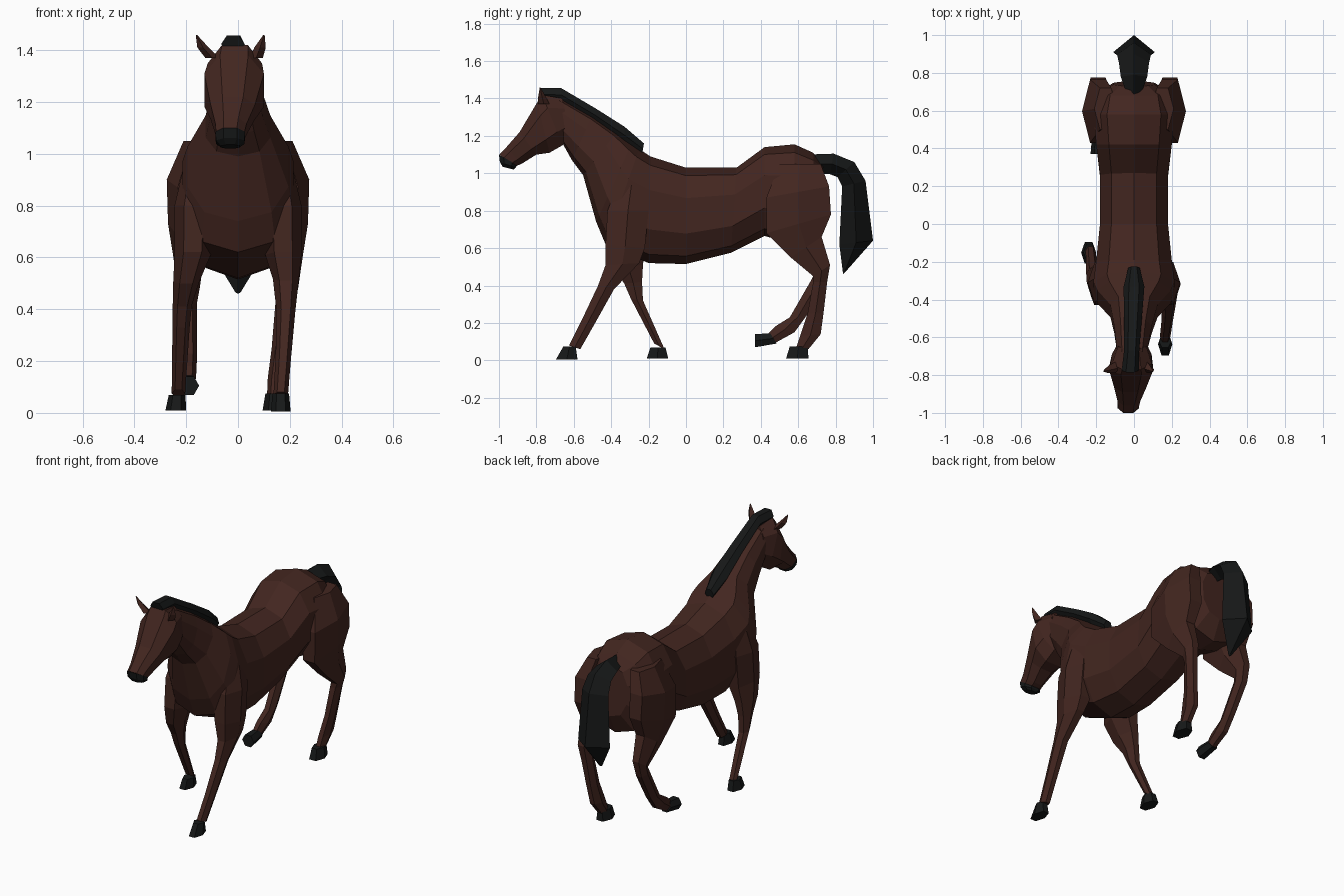
import bpy, bmesh, math


def material(name, rgb):
    m = bpy.data.materials.new(name)
    m.diffuse_color = (*rgb, 1)
    return m


COAT = material("brown_coat", (0.055, 0.019, 0.014))
DARK = material("black_hair", (0.008, 0.009, 0.009))


def loft(name, stations, mat, n=6, flat=True, power=1.0):
    """Skin rings given as (y1, z1, y2, z2, half_width, centre_x):
    two opposite outline points in side view, plus the width."""
    shape = []
    for i in range(n):
        a = 2 * math.pi * (i + (0.5 if flat else 0)) / n
        c, s = math.cos(a), math.sin(a)
        shape.append((math.copysign(abs(c) ** power, c), math.copysign(abs(s) ** power, s)))
    mc = max(abs(p[0]) for p in shape)
    ms = max(abs(p[1]) for p in shape)
    bm = bmesh.new()
    rings = []
    for y1, z1, y2, z2, hw, cx in stations:
        ring = []
        for c, s in shape:
            t = (1 + c / mc) / 2
            ring.append(bm.verts.new((cx + hw * s / ms, y2 + (y1 - y2) * t, z2 + (z1 - z2) * t)))
        rings.append(ring)
    for a, b in zip(rings, rings[1:]):
        for i in range(n):
            j = (i + 1) % n
            bm.faces.new((a[i], a[j], b[j], b[i]))
    bm.faces.new(rings[0])
    bm.faces.new(rings[-1])
    bmesh.ops.recalc_face_normals(bm, faces=bm.faces)
    mesh = bpy.data.meshes.new(name)
    bm.to_mesh(mesh)
    bm.free()
    mesh.materials.append(mat)
    ob = bpy.data.objects.new(name, mesh)
    bpy.context.collection.objects.link(ob)
    return ob


def side(stations, sign):
    return [(*s[:5], s[5] * sign) for s in stations]


# Trunk and neck, from rump to poll
loft("body", [
    (0.73, 1.05, 0.755, 0.74, 0.11, 0),
    (0.68, 1.11, 0.70, 0.62, 0.19, 0),
    (0.58, 1.155, 0.58, 0.62, 0.215, 0),
    (0.42, 1.14, 0.42, 0.665, 0.20, 0),
    (0.27, 1.03, 0.24, 0.575, 0.18, 0),
    (0.00, 1.03, 0.00, 0.515, 0.18, 0),
    (-0.19, 1.09, -0.20, 0.52, 0.20, 0),
    (-0.25, 1.13, -0.43, 0.62, 0.215, 0),
    (-0.29, 1.16, -0.48, 0.74, 0.195, 0),
    (-0.37, 1.22, -0.55, 0.99, 0.125, 0),
    (-0.50, 1.31, -0.61, 1.07, 0.10, -0.005),
    (-0.68, 1.41, -0.66, 1.16, 0.08, -0.01),
], COAT, n=10, flat=False, power=0.85)

# Head and muzzle
loft("head", [
    (-0.66, 1.40, -0.62, 1.20, 0.075, -0.01),
    (-0.77, 1.42, -0.66, 1.15, 0.105, -0.012),
    (-0.795, 1.38, -0.73, 1.11, 0.115, -0.015),
    (-0.89, 1.22, -0.80, 1.10, 0.085, -0.02),
    (-0.96, 1.14, -0.88, 1.05, 0.06, -0.027),
    (-0.998, 1.10, -0.905, 1.04, 0.055, -0.03),
], COAT, n=8, power=0.85)
loft("muzzle", [
    (-1.00, 1.10, -0.905, 1.045, 0.057, -0.03),
    (-0.995, 1.06, -0.91, 1.03, 0.055, -0.03),
    (-0.98, 1.035, -0.92, 1.02, 0.035, -0.03),
], DARK, n=8, power=0.85)

# Ears
for label, s in (("right", 1), ("left", -1)):
    loft(label + "_ear", [
        (-0.79, 1.37, -0.73, 1.37, 0.026, -0.015 + 0.085 * s),
        (-0.79, 1.41, -0.75, 1.41, 0.022, -0.025 + 0.11 * s),
        (-0.782, 1.458, -0.777, 1.458, 0.003, -0.03 + 0.13 * s),
    ], COAT, n=4, flat=False)

# Mane with forelock
loft("mane", [
    (-0.225, 1.16, -0.235, 1.10, 0.03, 0),
    (-0.33, 1.25, -0.33, 1.16, 0.055, 0),
    (-0.48, 1.345, -0.48, 1.27, 0.048, -0.005),
    (-0.67, 1.457, -0.66, 1.38, 0.04, -0.012),
    (-0.785, 1.457, -0.765, 1.39, 0.045, -0.02),
], DARK, n=6)

# Tail, with a diamond cross-section
loft("tail", [
    (0.64, 1.10, 0.69, 1.00, 0.03, 0),
    (0.79, 1.105, 0.77, 0.995, 0.07, 0),
    (0.90, 1.06, 0.81, 0.98, 0.08, 0),
    (0.96, 0.96, 0.835, 0.93, 0.09, 0),
    (1.00, 0.64, 0.82, 0.62, 0.11, 0),
    (0.85, 0.47, 0.84, 0.46, 0.01, 0),
], DARK, n=4, flat=False)

# Upper legs shared by both sides
SHOULDER = [
    (-0.36, 0.95, -0.22, 0.95, 0.05, 0.16),
    (-0.42, 0.80, -0.20, 0.80, 0.075, 0.17),
    (-0.43, 0.62, -0.22, 0.60, 0.07, 0.175),
]
THIGH = [
    (0.50, 1.05, 0.72, 1.05, 0.06, 0.15),
    (0.43, 0.87, 0.765, 0.93, 0.085, 0.19),
    (0.43, 0.68, 0.775, 0.78, 0.08, 0.19),
    (0.56, 0.55, 0.725, 0.66, 0.06, 0.19),
    (0.68, 0.45, 0.77, 0.51, 0.042, 0.19),
]

# Lower legs and hooves, each in its own walking pose
legs = {
    "right_front": (1, SHOULDER, [
        (-0.43, 0.51, -0.25, 0.52, 0.05, 0.185),
        (-0.47, 0.40, -0.385, 0.38, 0.036, 0.185),
        (-0.555, 0.22, -0.48, 0.21, 0.03, 0.175),
        (-0.625, 0.08, -0.565, 0.06, 0.028, 0.165)],
        [(-0.655, 0.075, -0.59, 0.075, 0.032, 0.165),
         (-0.695, 0.005, -0.58, 0.005, 0.038, 0.165)]),
    "left_front": (-1, SHOULDER, [
        (-0.39, 0.50, -0.23, 0.51, 0.05, 0.20),
        (-0.33, 0.41, -0.235, 0.42, 0.037, 0.215),
        (-0.295, 0.33, -0.23, 0.32, 0.033, 0.22),
        (-0.17, 0.09, -0.115, 0.06, 0.026, 0.23)],
        [(-0.19, 0.07, -0.11, 0.07, 0.032, 0.235),
         (-0.21, 0.01, -0.095, 0.01, 0.04, 0.24)]),
    "right_hind": (1, THIGH, [
        (0.68, 0.42, 0.755, 0.42, 0.036, 0.18),
        (0.65, 0.25, 0.735, 0.25, 0.03, 0.16),
        (0.61, 0.13, 0.72, 0.14, 0.03, 0.145),
        (0.59, 0.07, 0.655, 0.06, 0.028, 0.14)],
        [(0.555, 0.075, 0.65, 0.075, 0.034, 0.14),
         (0.535, 0.01, 0.655, 0.01, 0.045, 0.14)]),
    "left_hind": (-1, THIGH, [
        (0.67, 0.43, 0.745, 0.41, 0.036, 0.195),
        (0.555, 0.23, 0.645, 0.24, 0.032, 0.19),
        (0.475, 0.18, 0.58, 0.15, 0.03, 0.19),
        (0.44, 0.145, 0.48, 0.095, 0.026, 0.19)],
        [(0.45, 0.145, 0.485, 0.09, 0.032, 0.19),
         (0.37, 0.14, 0.37, 0.07, 0.04, 0.19)]),
}
for label, (s, upper, lower, hoof) in legs.items():
    loft(label + "_leg", side(upper + lower, s), COAT, n=6)
    loft(label + "_hoof", side(hoof, s), DARK, n=6)
